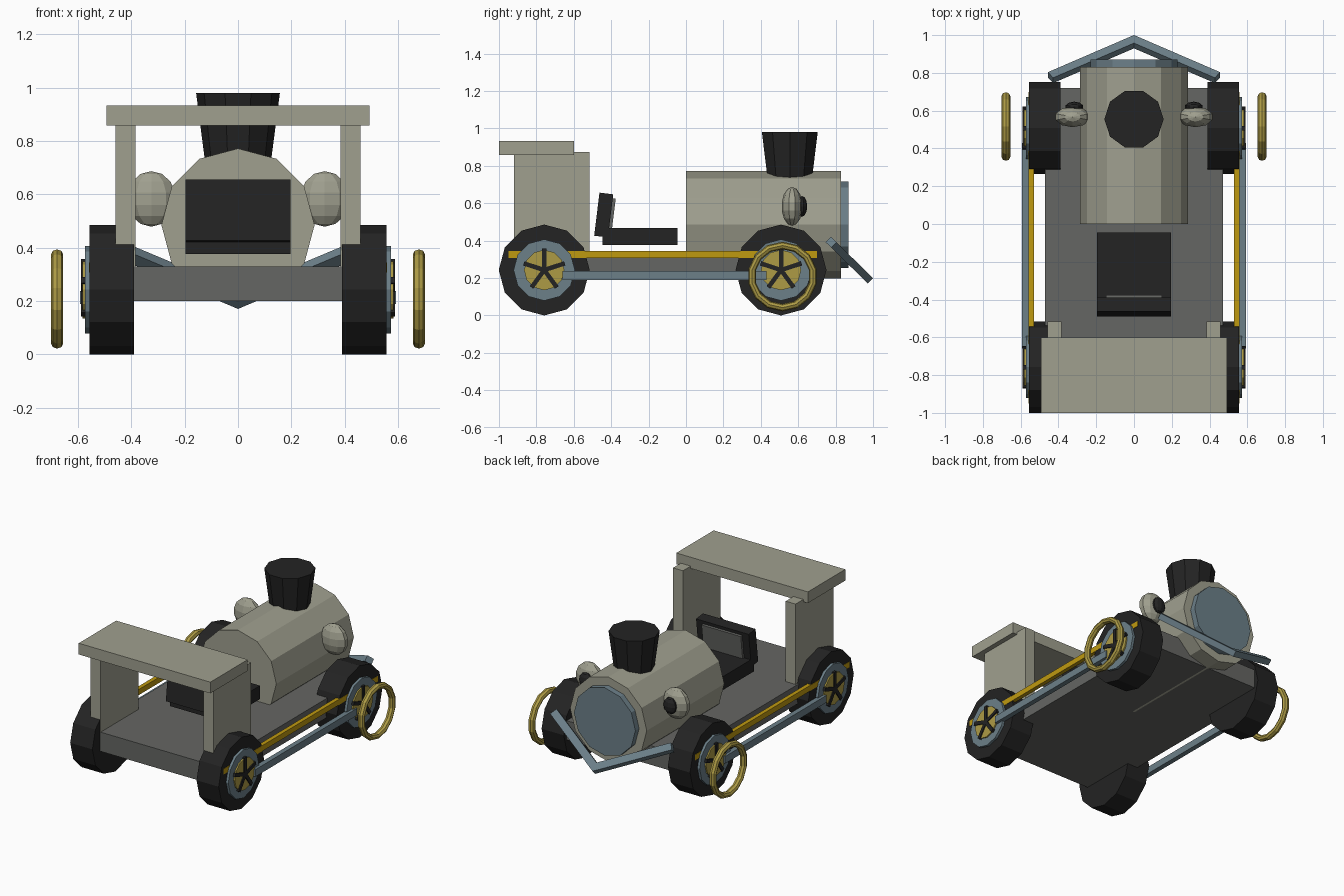
import bpy, bmesh, math
from mathutils import Vector, Matrix

if "Cube" in bpy.data.objects:
    bpy.data.objects.remove(bpy.data.objects["Cube"])


def mat(name, r, g, b):
    m = bpy.data.materials.new(name)
    m.diffuse_color = (r, g, b, 1)
    m.use_nodes = True
    m.node_tree.nodes["Principled BSDF"].inputs["Base Color"].default_value = m.diffuse_color
    return m


BEIGE = mat("warm grey", 0.35, 0.35, 0.275)
BLACK = mat("near black", 0.017, 0.017, 0.017)
GREY = mat("dark grey", 0.13, 0.133, 0.125)
BLUE = mat("slate blue", 0.15, 0.215, 0.25)
GOLD = mat("dull gold", 0.42, 0.33, 0.06)
YELLOW = mat("bright yellow", 0.52, 0.32, 0.005)


def finish(bm, name, material):
    bmesh.ops.recalc_face_normals(bm, faces=bm.faces)
    me = bpy.data.meshes.new(name)
    bm.to_mesh(me)
    bm.free()
    me.materials.append(material)
    ob = bpy.data.objects.new(name, me)
    bpy.context.collection.objects.link(ob)
    return ob


def skin(name, rings, material, closed=False):
    """Bridge rings of points; cap the ends unless the loop is closed."""
    bm = bmesh.new()
    vs = [[bm.verts.new(p) for p in ring] for ring in rings]
    n = len(rings[0])
    for k in range(len(vs) if closed else len(vs) - 1):
        a, b = vs[k], vs[(k + 1) % len(vs)]
        for i in range(n):
            j = (i + 1) % n
            bm.faces.new((a[i], a[j], b[j], b[i]))
    if not closed:
        bm.faces.new(vs[0])
        bm.faces.new(vs[-1])
    return finish(bm, name, material)


def box(name, x, y, z, material, rot=None):
    """Box from (min, max) ranges, or about the origin then moved by rot."""
    bm = bmesh.new()
    size = Matrix.Diagonal((x[1] - x[0], y[1] - y[0], z[1] - z[0], 1))
    mid = Matrix.Translation([(a[0] + a[1]) / 2 for a in (x, y, z)])
    bmesh.ops.create_cube(bm, size=1, matrix=(rot or Matrix()) @ mid @ size)
    return finish(bm, name, material)


def prism(name, axis, centre, lo, hi, r0, r1, n, material):
    """n-sided frustum along an axis, first corner on the up direction."""
    up = Vector((1, 0, 0)) if axis == "z" else Vector((0, 0, 1))
    ax = Vector([float(a == axis) for a in "xyz"])
    side = ax.cross(up)
    rings = []
    for t, r in ((lo, r0), (hi, r1)):
        rings.append([Vector(centre) + ax * t + r * (up * math.cos(2 * math.pi * i / n)
                      + side * math.sin(2 * math.pi * i / n)) for i in range(n)])
    return skin(name, rings, material)


def ellipsoid(name, centre, radii, u, v, material):
    bm = bmesh.new()
    m = Matrix.Translation(centre) @ Matrix.Diagonal((*radii, 1))
    bmesh.ops.create_uvsphere(bm, u_segments=u, v_segments=v, radius=1, matrix=m)
    return finish(bm, name, material)


# chassis, boiler and chimney
box("chassis", (-0.47, 0.47), (-0.92, 0.72), (0.2, 0.33), GREY)
prism("boiler", "y", (0, 0, 0.485), 0, 0.83, 0.287, 0.287, 12, BEIGE)
prism("boiler_plate", "y", (0, 0, 0.485), 0.82, 0.87, 0.23, 0.23, 12, BLUE)
prism("chimney", "z", (0, 0.555, 0), 0.65, 0.98, 0.114, 0.157, 10, BLACK)

# cab roof
box("roof", (-0.493, 0.493), (-1, -0.6), (0.858, 0.934), BEIGE)

# seat with a tilted back rest and its pad
box("seat", (-0.197, 0.197), (-0.446, -0.046), (0.376, 0.467), BLACK)
tilt = Matrix.Translation((0, -0.44, 0.537)) @ Matrix.Rotation(math.radians(-7), 4, "X")
box("seat_back", (-0.197, 0.197), (-0.037, 0.037), (-0.116, 0.116), BLACK, tilt)
box("seat_pad", (-0.147, 0.147), (0.03, 0.053), (-0.09, 0.095), GREY, tilt)

# V-shaped front bumper, mitred in the middle
n = Vector((0, 0.7, 0.714)) * 0.02
d = Vector((0, 0.714, -0.7))
rings = []
for s in (-1, 0, 1):
    c = Vector((0.442 * s, 0.775, 0.392)) if s else Vector((0, 0.965, 0.206))
    p = (Vector((0.55 * s, 0, 0)) + d * 0.835) * 0.025 if s else d * 0.03
    rings.append([c + n + p, c + n - p, c - n - p, c - n + p])
skin("bumper", rings, BLUE)

for s, side in ((-1, "left"), (1, "right")):
    def xr(a, b):
        return tuple(sorted((a * s, b * s)))

    box(f"{side}_cab_wall", xr(0.385, 0.459), (-0.92, -0.517), (0.31, 0.874), BEIGE)
    box(f"{side}_rail", xr(0.53, 0.558), (-0.95, 0.70), (0.307, 0.345), YELLOW)
    box(f"{side}_rod", xr(0.558, 0.592), (-0.66, 0.43), (0.19, 0.238), BLUE)

    # headlamp and its dark lens
    ellipsoid(f"{side}_lamp", (0.325 * s, 0.567, 0.583), (0.097, 0.056, 0.104), 10, 7, BEIGE)
    ellipsoid(f"{side}_lens", (0.316 * s, 0.62, 0.583), (0.048, 0.028, 0.056), 10, 6, BLACK)

    # wheels: tyre, rim, hub disc and five spokes
    for y, end in ((-0.758, "cab"), (0.508, "nose")):
        name = f"{side}_{end}"
        c = (0, y, 0.243)
        prism(name + "_tyre", "x", c, 0.39 * s, 0.556 * s, 0.243, 0.243, 12, BLACK)
        prism(name + "_rim", "x", c, 0.54 * s, 0.573 * s, 0.164, 0.164, 12, BLUE)
        prism(name + "_hub", "x", c, 0.56 * s, 0.582 * s, 0.108, 0.108, 12, GOLD)
        for k in range(5):
            turn = Matrix.Translation(c) @ Matrix.Rotation(k * math.tau / 5, 4, "X")
            box(f"{name}_spoke_{k}", xr(0.565, 0.589), (-0.012, 0.012), (0, 0.115), BLACK, turn)

    # free ring outside the nose wheel
    rings = []
    for i in range(14):
        a = math.tau * i / 14
        out = Vector((0, math.sin(a), math.cos(a)))
        rings.append([Vector((0.678 * s, 0.516, 0.208)) + out * (0.166 + 0.02 * math.cos(b))
                      + Vector((0.023 * math.sin(b), 0, 0))
                      for b in [math.tau * j / 8 for j in range(8)]])
    skin(f"{side}_ring", rings, GOLD, closed=True)
